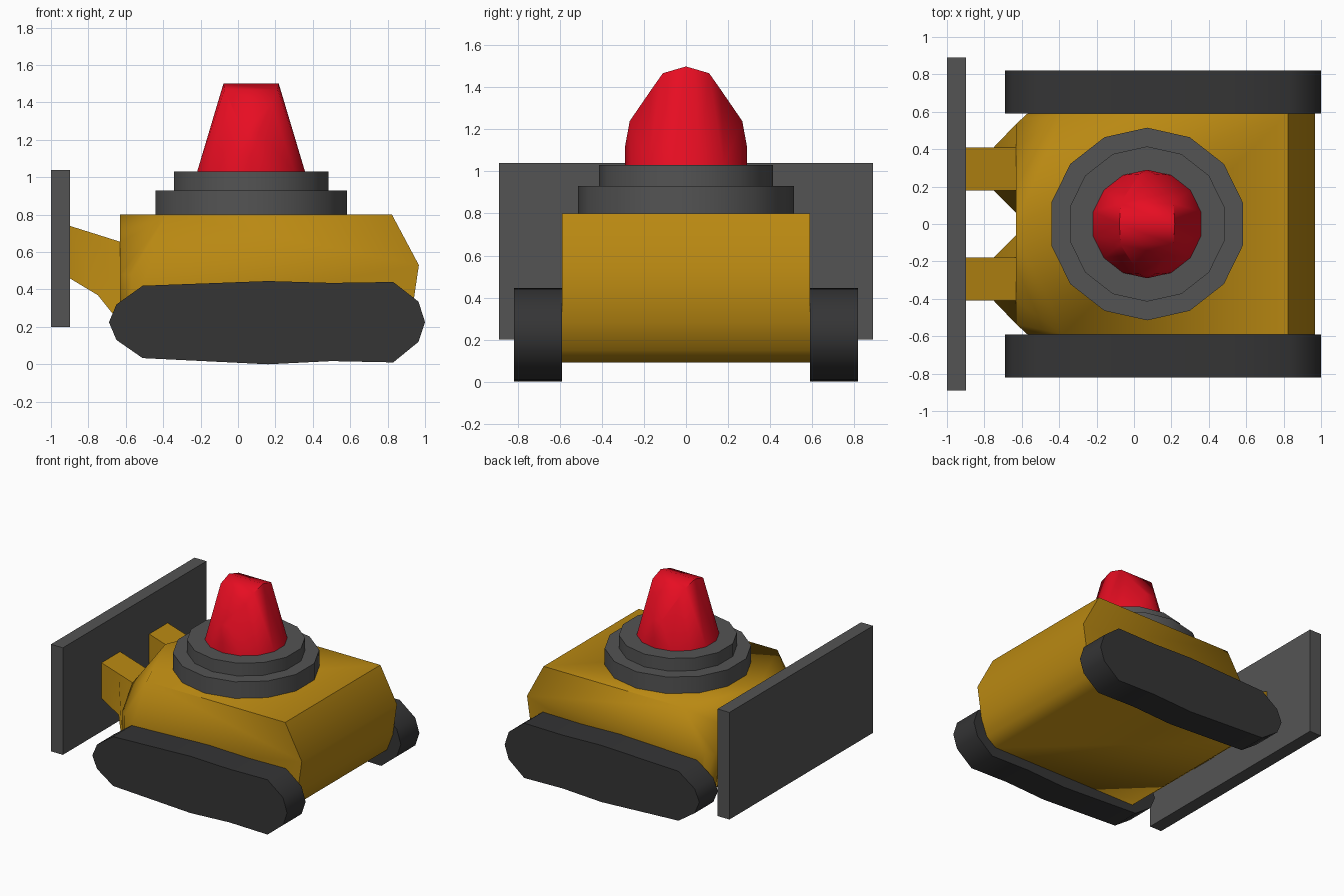
import bpy, bmesh, math

if "Cube" in bpy.data.objects:
    bpy.data.objects.remove(bpy.data.objects["Cube"])


def material(name, rgb):
    m = bpy.data.materials.new(name)
    m.diffuse_color = (*rgb, 1)
    m.use_nodes = True
    m.node_tree.nodes["Principled BSDF"].inputs["Base Color"].default_value = m.diffuse_color
    return m


YELLOW = material("yellow paint", (0.485, 0.247, 0.006))
RED = material("red lamp", (0.80, 0.004, 0.016))
RUBBER = material("dark rubber", (0.035, 0.035, 0.036))
STEEL = material("grey steel", (0.088, 0.088, 0.088))


def finish(bm, name, mat, angle):
    bmesh.ops.recalc_face_normals(bm, faces=bm.faces)
    me = bpy.data.meshes.new(name)
    bm.to_mesh(me)
    bm.free()
    ob = bpy.data.objects.new(name, me)
    bpy.context.collection.objects.link(ob)
    me.materials.append(mat)
    bpy.ops.object.select_all(action='DESELECT')
    ob.select_set(True)
    bpy.context.view_layer.objects.active = ob
    if angle:
        bpy.ops.object.shade_smooth_by_angle(angle=math.radians(angle))
    return ob


def hull(name, pts, mat, angle=0):
    bm = bmesh.new()
    for p in pts:
        bm.verts.new(p)
    bmesh.ops.convex_hull(bm, input=bm.verts)
    loose = [v for v in bm.verts if not v.link_faces]
    bmesh.ops.delete(bm, geom=loose, context='VERTS')
    bmesh.ops.dissolve_limit(bm, angle_limit=0.02, verts=bm.verts, edges=bm.edges)
    return finish(bm, name, mat, angle)


def loft(name, sections, mat, angle=0):
    # skin a list of equally sized closed sections and cap both ends
    bm = bmesh.new()
    rows = [[bm.verts.new(p) for p in s] for s in sections]
    n = len(rows[0])
    for a, b in zip(rows, rows[1:]):
        for i in range(n):
            j = (i + 1) % n
            bm.faces.new((a[i], a[j], b[j], b[i]))
    bm.faces.new(rows[0])
    bm.faces.new(rows[-1])
    return finish(bm, name, mat, angle)


def extrude_y(name, profile, y0, y1, mat, angle=0):
    return loft(name, [[(x, y, z) for x, z in profile] for y in (y0, y1)], mat, angle)


def ring(r, z, n=14):
    # polygon ring with one corner pointing along y
    return [(0.07 + 1.02 * r * math.sin(2 * math.pi * i / n),
             r * math.cos(2 * math.pi * i / n), z) for i in range(n)]


# Body: side profile plus the pointed nose
side = [(-0.38, 0.80), (-0.57, 0.48), (-0.57, 0.24), (-0.48, 0.09), (0.80, 0.09),
        (0.88, 0.15), (0.93, 0.28), (0.967, 0.53), (0.823, 0.80)]
body = [(x, s * 0.59, z) for x, z in side for s in (-1, 1)]
body += [(-0.63, 0, 0.80)]
body += [(-0.63, s * y, z) for y, z in ((0.41, 0.65), (0.535, 0.48), (0.535, 0.24))
         for s in (-1, 1)]
hull("body", body, YELLOW, 50)

# Blade arms, flaring where they meet the body
for s, label in ((-1, "front"), (1, "back")):
    rows = [(-0.90, 0.46, 0.74, 0.18, 0.41), (-0.75, 0.37, 0.693, 0.18, 0.41),
            (-0.63, 0.22, 0.655, 0.06, 0.535)]
    sections = [[(x, s * 0.18, top), (x, s * 0.41, top), (x, s * b, low), (x, s * a, low)]
                for x, low, top, a, b in rows]
    loft(label + "_blade_arm", sections, YELLOW, 50)

# Blade
extrude_y("blade", [(-1, 0.2), (-0.897, 0.2), (-0.897, 1.04), (-1, 1.04)], -0.89, 0.89, STEEL)

# Tracks
track = [(-0.69, 0.225), (-0.65, 0.32), (-0.51, 0.42), (0.16, 0.445), (0.50, 0.435),
         (0.83, 0.44), (0.965, 0.335), (1.0, 0.225), (0.965, 0.12), (0.83, 0.01),
         (0.50, 0.017), (0.16, 0.0), (-0.51, 0.033), (-0.65, 0.13)]
for s, label in ((-1, "front"), (1, "back")):
    extrude_y(label + "_track", track, s * 0.59, s * 0.82, RUBBER, 50)

# Stepped lamp base
hull("lower_lamp_base", ring(0.515, 0.80) + ring(0.515, 0.93), STEEL, 35)
hull("upper_lamp_base", ring(0.415, 0.93) + ring(0.415, 1.03), STEEL, 35)

# Wedge-shaped lamp: round foot rising to an arched ridge
arch = [(0.148, 0, 1.5), (0.142, 0.11, 1.468), (0.11, 0.165, 1.39), (0.04, 0.268, 1.24)]
lamp = ring(0.29, 1.03)
lamp += [(0.07 + sx * x, sy * y, z) for x, y, z in arch
         for sx in (-1, 1) for sy in ((-1, 1) if y else (1,))]
lamp += [(0.07, s * 0.29, 1.12) for s in (-1, 1)]
hull("lamp", lamp, RED, 45)
